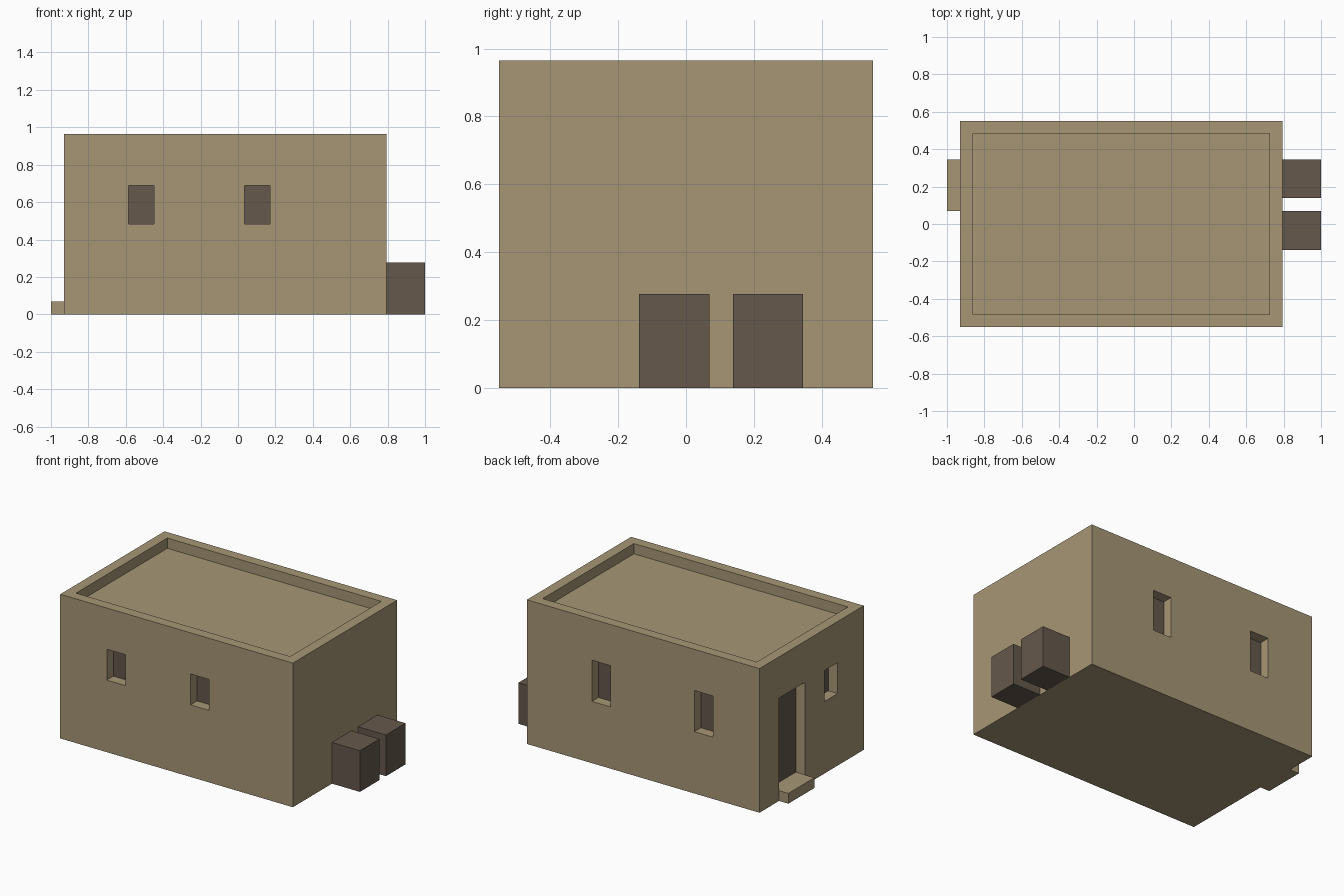
import bpy, bmesh
from mathutils import Vector

if "Cube" in bpy.data.objects:
    bpy.data.objects.remove(bpy.data.objects["Cube"], do_unlink=True)

U = 2 / 29                       # modelling unit; x is counted from -1, y from 0
X0, X1, Y, TOP = 1, 26, 8, 14    # house extents in units


def srgb(*rgb):
    return [((c / 255 + 0.055) / 1.055) ** 2.4 for c in rgb] + [1]


def material(name, colour):
    m = bpy.data.materials.new(name)
    m.use_nodes = True
    m.diffuse_color = colour
    m.node_tree.nodes["Principled BSDF"].inputs["Base Color"].default_value = colour
    return m


plaster = material("sand plaster", srgb(166, 150, 117))
wood = material("dark wood", srgb(101, 88, 76))


def boxes(name, extents, mats):
    """One object from boxes given as (x0, x1, y0, y1, z0, z1) in units."""
    bm = bmesh.new()
    for x0, x1, y0, y1, z0, z1 in extents:
        verts = bmesh.ops.create_cube(bm, size=1)["verts"]
        size = Vector((x1 - x0, y1 - y0, z1 - z0)) * U
        mid = Vector((x0 + x1, y0 + y1, z0 + z1)) * U / 2 - Vector((1, 0, 0))
        for v in verts:
            v.co = v.co * size + mid
    mesh = bpy.data.meshes.new(name)
    bm.to_mesh(mesh)
    bm.free()
    for m in mats:
        mesh.materials.append(m)
    ob = bpy.data.objects.new(name, mesh)
    bpy.context.collection.objects.link(ob)
    return ob


# House block
house = boxes("house_walls", [(X0, X1, -Y, Y, 0, TOP)], [plaster, wood])

# Recesses: roof well, front windows, back windows, doorway, side window
recesses = [(X0 + 1, X1 - 1, -Y + 1, Y - 1, TOP - 1, TOP + 1)]
recesses += [(x, x + 2, -Y - 1, -Y + 1, 7, 10) for x in (6, 15)]
recesses += [(x, x + 2, Y - 1, Y + 1, 6, 10) for x in (6, 17)]
recesses += [(X0 - 1, X0 + 1, 1, 5, 1, 10), (X0 - 1, X0 + 1, -4, -2, 7, 10)]
cutter = boxes("recess_cutter", recesses, [plaster])
cutter.hide_render = True

cut = house.modifiers.new("recesses", "BOOLEAN")
cut.operation = "DIFFERENCE"
cut.solver = "EXACT"
cut.object = cutter
bpy.context.view_layer.objects.active = house
house.select_set(True)
bpy.ops.object.modifier_apply(modifier=cut.name)
bpy.data.objects.remove(cutter, do_unlink=True)

# Door and shutter panels: upright faces set a full unit behind the outer walls
for p in house.data.polygons:
    x, y, z = (p.center + Vector((1, 0, 0))) / U
    depth = min(x - X0, X1 - x, Y - abs(y))
    upright = abs(p.normal.z) < 0.5
    p.material_index = int(upright and depth > 0.9 and z < TOP - 2)

# Doorstep and crates
boxes("doorstep", [(0, 1, 1, 5, 0, 1)], [plaster])
for name, y in (("front_crate", -2), ("back_crate", 2)):
    boxes(name, [(X1, X1 + 3, y, y + 3, 0, 4)], [wood])
